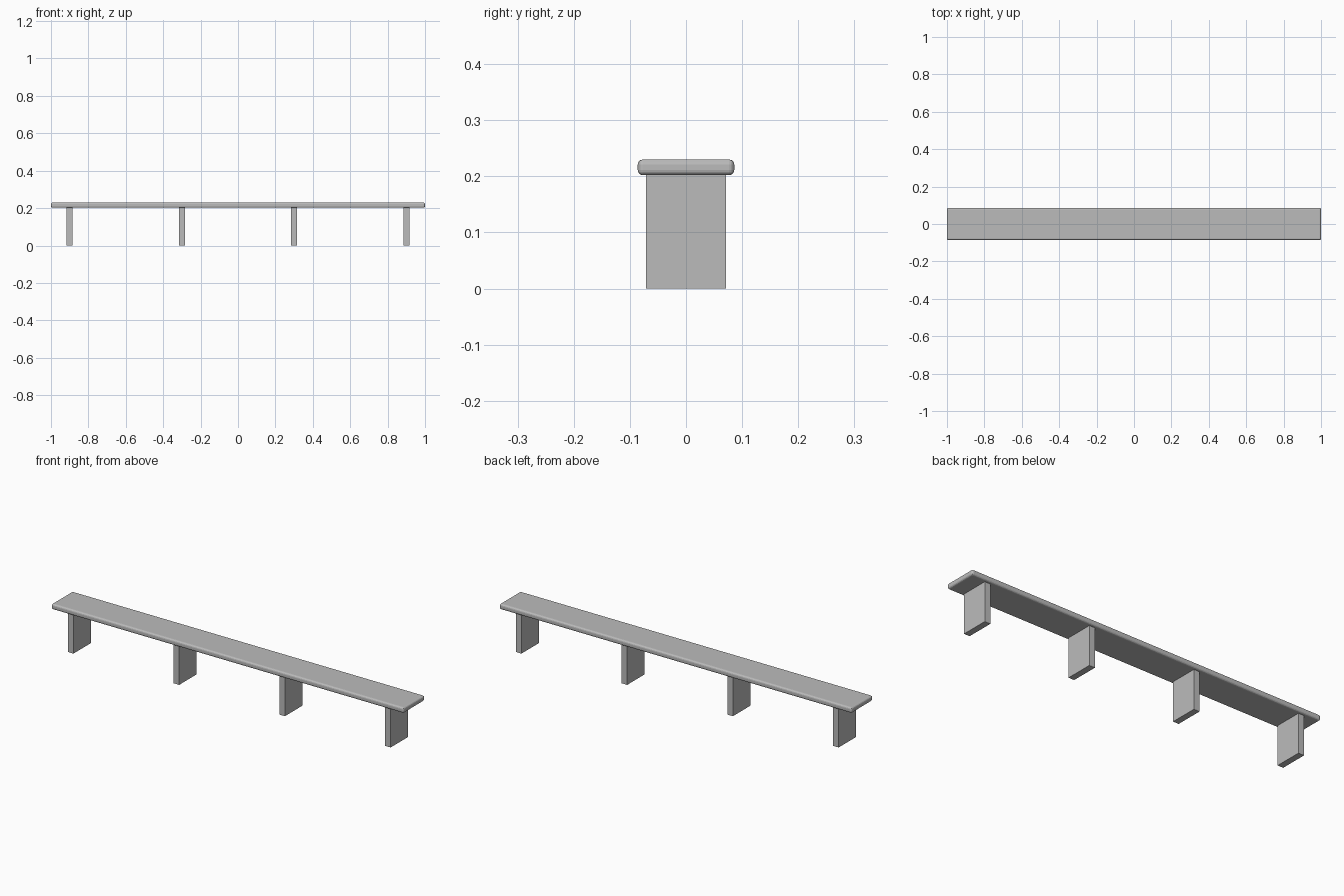
import bpy

# Remove the default cube
cube = bpy.data.objects.get("Cube")
if cube:
    bpy.data.objects.remove(cube, do_unlink=True)

# Single grey stone colour
GREY = (0.5, 0.5, 0.5, 1)
stone = bpy.data.materials.new("grey_stone")
stone.use_nodes = True
stone.diffuse_color = GREY
stone.node_tree.nodes["Principled BSDF"].inputs["Base Color"].default_value = GREY


def box(name, size, centre, bevel=0, segments=1):
    """Box with optional rounded edges."""
    bpy.ops.mesh.primitive_cube_add(size=1, location=centre)
    obj = bpy.context.object
    obj.name = name
    obj.scale = size
    bpy.ops.object.transform_apply(location=False, rotation=False, scale=True)
    obj.data.materials.append(stone)
    if bevel:
        mod = obj.modifiers.new("rounded_edges", 'BEVEL')
        mod.width = bevel
        mod.segments = segments
    return obj


# Long seat slab with rounded edges
box("seat", (2, 0.172, 0.028), (0, 0, 0.216), bevel=0.009, segments=3)

# Four evenly spaced slab legs, reaching up to the underside of the seat
for i in range(4):
    box(f"leg_{i + 1}", (0.032, 0.142, 0.204), (-0.9 + 0.6 * i, 0, 0.102))
